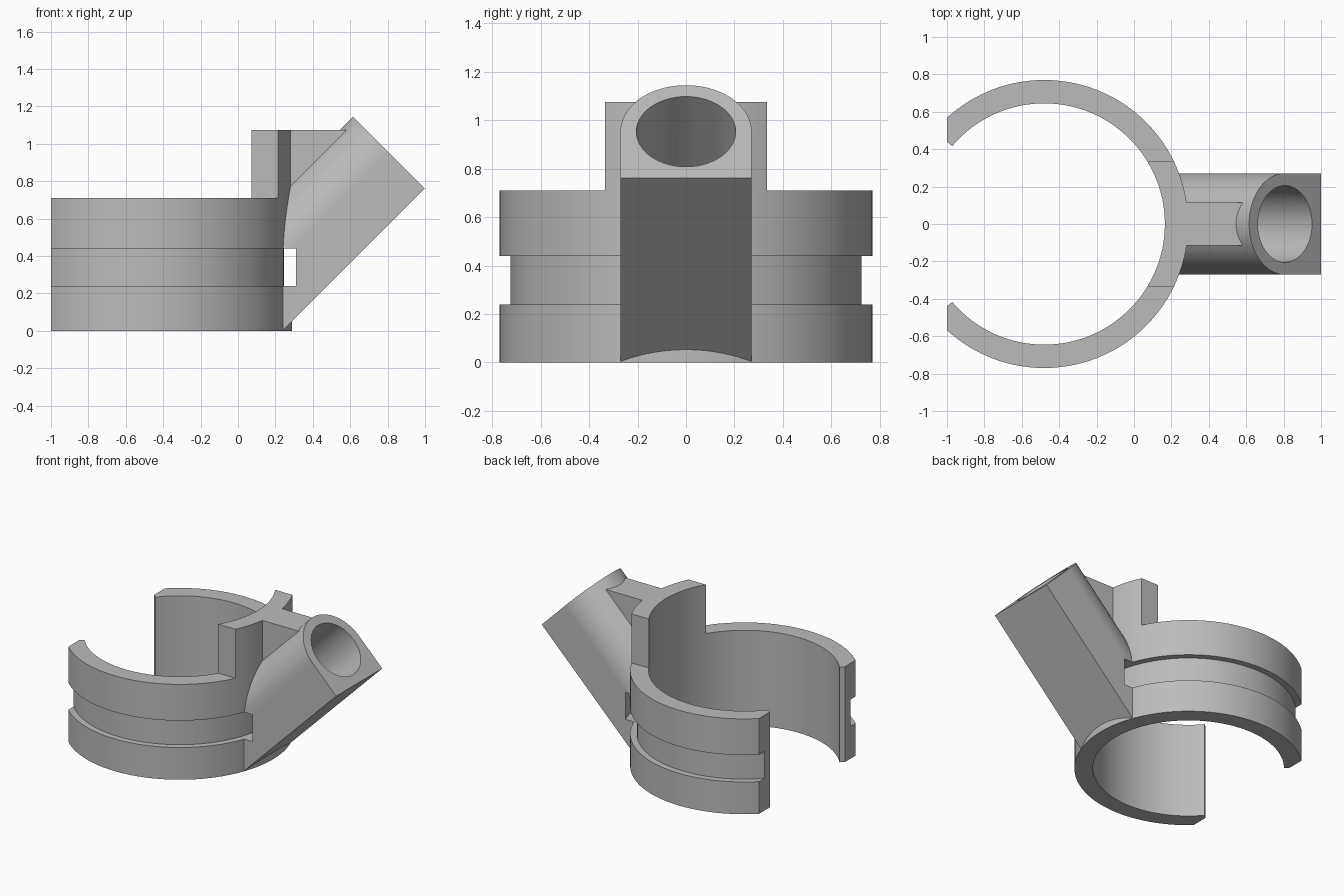
import bpy
import bmesh
from math import acos, atan2, cos, sin, pi, radians
from mathutils import Vector

if "Cube" in bpy.data.objects:
    bpy.data.objects.remove(bpy.data.objects["Cube"])

CX = -0.48                      # clamp ring axis
R_OUT, R_IN = 0.77, 0.645
S = 0.5 ** 0.5
X, Y, Z = Vector((1, 0, 0)), Vector((0, 1, 0)), Vector((0, 0, 1))

grey = bpy.data.materials.new("grey plastic")
grey.use_nodes = True
colour = (0.5, 0.5, 0.5, 1)
grey.diffuse_color = colour
grey.node_tree.nodes["Principled BSDF"].inputs["Base Color"].default_value = colour


def arc(r, a0, a1, n, cx=0):
    return [(cx + r * cos(a0 + (a1 - a0) * i / n), r * sin(a0 + (a1 - a0) * i / n))
            for i in range(n + 1)]


def circle(r, n, cx=0):
    return arc(r, 0, 2 * pi, n, cx)[:-1]


def rect(x0, y0, x1, y1):
    return [(x0, y0), (x1, y0), (x1, y1), (x0, y1)]


def prism(name, outline, start, end, u=X, v=Y, origin=Vector()):
    """Extrude a 2D outline in the u, v plane along its normal."""
    w = u.cross(v)
    bm = bmesh.new()
    face = bm.faces.new([bm.verts.new(origin + u * a + v * b + w * start) for a, b in outline])
    ext = bmesh.ops.extrude_face_region(bm, geom=[face])
    moved = [g for g in ext["geom"] if isinstance(g, bmesh.types.BMVert)]
    bmesh.ops.translate(bm, verts=moved, vec=w * (end - start))
    bmesh.ops.recalc_face_normals(bm, faces=bm.faces)
    mesh = bpy.data.meshes.new(name)
    bm.to_mesh(mesh)
    bm.free()
    mesh.materials.append(grey)
    obj = bpy.data.objects.new(name, mesh)
    bpy.context.collection.objects.link(obj)
    return obj


def combine(target, tool, operation="DIFFERENCE"):
    mod = target.modifiers.new("combine", "BOOLEAN")
    mod.operation, mod.solver, mod.object = operation, "EXACT", tool
    bpy.context.view_layer.objects.active = target
    bpy.ops.object.modifier_apply(modifier=mod.name)
    bpy.data.objects.remove(tool)


# Open clamp ring with blunt, chamfered jaw ends
a_out = acos((-1 - CX) / R_OUT)
a_in = atan2(0.417, -0.972 - CX)
outline = (arc(R_OUT, -a_out, a_out, 96, CX) + [(-1, 0.44)]
           + arc(R_IN, a_in, -a_in, 96, CX) + [(-1, -0.44)])
bracket = prism("clamp_bracket", outline, 0, 1.075)

# Lower the ring everywhere except at the raised tab
tab = 0.335
lowering = [(-1.2, -1), (0.5, -1), (0.5, -tab), (-0.2, -tab),
            (-0.2, tab), (0.5, tab), (0.5, 1), (-1.2, 1)]
combine(bracket, prism("lowering_cutter", lowering, 0.71, 1.3))

# Angled socket: square underside, round top, bored along its axis
mouth = Vector((0.807, 0, 0.953))
across, up = Y, Vector((-S, 0, S))          # across x up points out of the mouth
w = 0.271
socket = prism("angled_socket", [(-w, -w), (w, -w)] + arc(w, 0, pi, 48),
               -1.3, 0, across, up, mouth)
combine(socket, prism("bore_cutter", circle(0.205, 64), -1.4, 0.1, across, up, mouth))
combine(socket, prism("ring_space_cutter", circle(0.745, 128, CX), -1, 2))
combine(socket, prism("floor_cutter", rect(-1, -1, 1, 1), -1, 0))

# Web between tab and socket, its lower edge inside the socket wall
web = prism("web", [(0.24, 0.71), (0.63, 1.10), (0.605, 1.075), (0.24, 1.075)][:1]
            + [(0.605, 1.075), (0.24, 1.075)], -0.115, 0.115, X, Z)

combine(bracket, socket, "UNION")
combine(bracket, web, "UNION")

# Strap groove around the ring, passing behind the socket
groove = prism("groove_cutter", circle(0.835, 128, CX), 0.24, 0.44)
combine(groove, prism("groove_core", circle(0.725, 128, CX), 0, 1))
combine(bracket, groove)

bpy.ops.object.select_all(action="DESELECT")
bracket.select_set(True)
bpy.context.view_layer.objects.active = bracket
bpy.ops.object.shade_smooth_by_angle(angle=radians(25))
